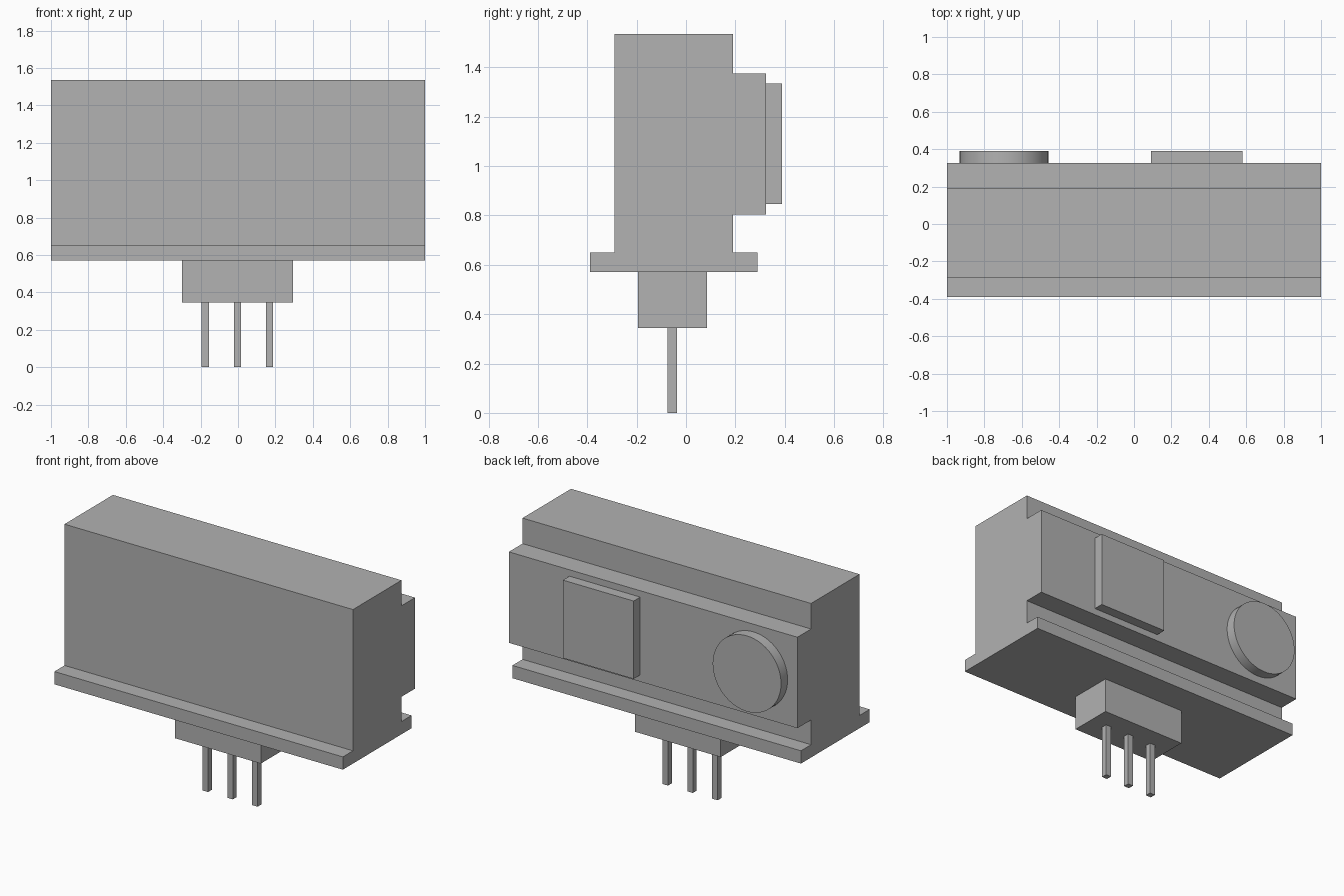
import bpy, bmesh, math
from mathutils import Matrix, Vector

default = bpy.data.objects.get("Cube")
if default:
    bpy.data.objects.remove(default)

# Single grey colour
grey = bpy.data.materials.new("plain_grey")
colour = (0.445, 0.445, 0.445, 1)
grey.diffuse_color = colour
grey.use_nodes = True
grey.node_tree.nodes["Principled BSDF"].inputs["Base Color"].default_value = colour


def add_object(name, bm):
    bmesh.ops.recalc_face_normals(bm, faces=bm.faces)
    mesh = bpy.data.meshes.new(name)
    bm.to_mesh(mesh)
    bm.free()
    mesh.materials.append(grey)
    obj = bpy.data.objects.new(name, mesh)
    bpy.context.collection.objects.link(obj)
    return obj


def box(name, low, high):
    low, high = Vector(low), Vector(high)
    bm = bmesh.new()
    size = Matrix.Diagonal((*(high - low), 1))
    bmesh.ops.create_cube(bm, size=1, matrix=Matrix.Translation((low + high) / 2) @ size)
    return add_object(name, bm)


# Housing: side profile (y, z) swept along the full width
base, lip, top = 0.57, 0.65, 1.535
front, back, rail = -0.29, 0.19, 0.325
profile = [(-0.39, base), (0.29, base), (0.29, lip), (back, lip),
           (back, 0.805), (rail, 0.805), (rail, 1.375), (back, 1.375),
           (back, top), (front, top), (front, lip), (-0.39, lip)]
bm = bmesh.new()
face = bm.faces.new([bm.verts.new((-1, y, z)) for y, z in profile])
swept = bmesh.ops.extrude_face_region(bm, geom=[face], use_keep_orig=True)
bmesh.ops.translate(bm, vec=(2, 0, 0),
                    verts=[v for v in swept["geom"] if isinstance(v, bmesh.types.BMVert)])
add_object("housing", bm)

# Raised square pad and round button on the back rail
outer = 0.39
box("square_pad", (0.09, rail, 0.847), (0.58, outer, 1.335))

bm = bmesh.new()
bmesh.ops.create_cone(bm, cap_ends=True, segments=64, radius1=0.237, radius2=0.237,
                      depth=outer - rail,
                      matrix=Matrix.Translation((-0.695, (outer + rail) / 2, 1.09))
                      @ Matrix.Rotation(math.pi / 2, 4, "X"))
button = add_object("round_button", bm)
bpy.context.view_layer.objects.active = button
button.select_set(True)
bpy.ops.object.shade_smooth_by_angle(angle=math.radians(30))

# Connector block and its three pins
box("connector_block", (-0.3, -0.195, 0.345), (0.295, 0.085, base))
for side, offset in (("right", -1), ("middle", 0), ("left", 1)):
    x = offset * 0.172 - 0.003
    box(side + "_pin", (x - 0.019, -0.074, 0), (x + 0.019, -0.036, 0.345))
